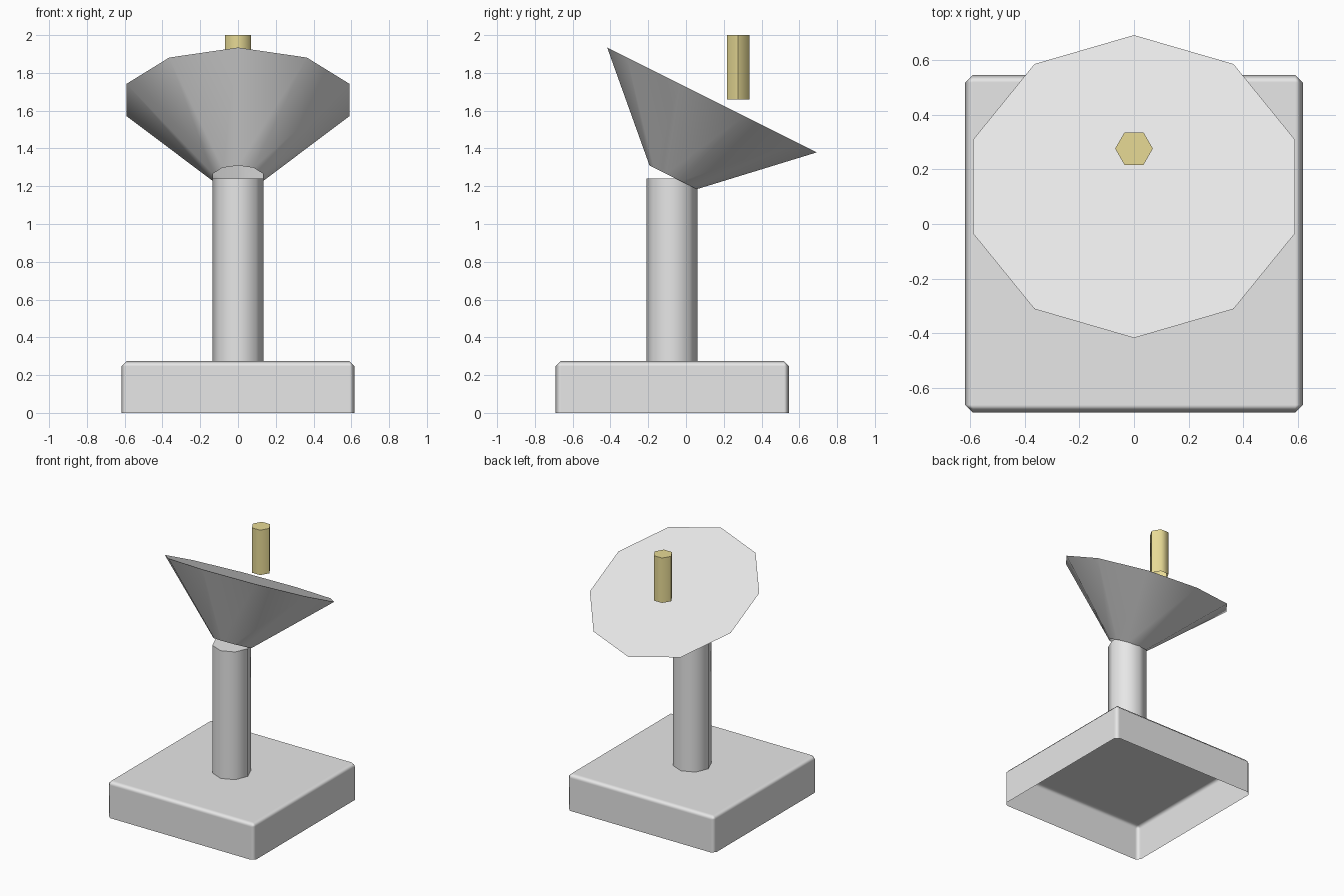
import bpy, bmesh, math
from mathutils import Matrix, Vector

if "Cube" in bpy.data.objects:
    bpy.data.objects.remove(bpy.data.objects["Cube"])


def material(name, rgb):
    m = bpy.data.materials.new(name)
    m.diffuse_color = (*rgb, 1)
    m.use_nodes = True
    m.node_tree.nodes["Principled BSDF"].inputs["Base Color"].default_value = m.diffuse_color
    return m


GREY = material("light_grey", (0.8, 0.8, 0.8))
YELLOW = material("sand_yellow", (0.8, 0.7, 0.3))


def finish(name, bm, mat, matrix=Matrix()):
    bmesh.ops.transform(bm, matrix=matrix, verts=bm.verts)
    me = bpy.data.meshes.new(name)
    bm.to_mesh(me)
    bm.free()
    me.materials.append(mat)
    ob = bpy.data.objects.new(name, me)
    bpy.context.collection.objects.link(ob)
    bpy.ops.object.select_all(action='DESELECT')
    ob.select_set(True)
    bpy.context.view_layer.objects.active = ob
    bpy.ops.object.shade_smooth_by_angle(angle=math.radians(60))
    return ob


def tube(name, sides, start, r0, r1, length, mat, phase, tilt=0):
    """Tapered prism, open at the bottom and capped on top."""
    bm = bmesh.new()
    rings = []
    for r, z in ((r0, 0), (r1, length)):
        angles = [phase + math.tau * i / sides for i in range(sides)]
        rings.append([bm.verts.new((r * math.cos(a), r * math.sin(a), z)) for a in angles])
    low, high = rings
    for i in range(sides):
        j = (i + 1) % sides
        bm.faces.new((low[i], low[j], high[j], high[i]))
    bm.faces.new(high)
    matrix = Matrix.Translation(Vector(start)) @ Matrix.Rotation(tilt, 4, 'X')
    return finish(name, bm, mat, matrix)


# Base: hollow box without a floor, chamfered upper and corner edges
bm = bmesh.new()
bmesh.ops.create_cube(bm, size=1)
floor = [f for f in bm.faces if f.normal.z < -0.5]
bmesh.ops.delete(bm, geom=floor, context='FACES')
size = Matrix.Diagonal((1.236, 1.236, 0.275, 1))
base = finish("base", bm, GREY, Matrix.Translation((0, -0.072, 0.1375)) @ size)
bevel = base.modifiers.new("chamfer", 'BEVEL')
bevel.width = 0.028
bevel.segments = 1
bevel.limit_method = 'ANGLE'
bevel.harden_normals = True
base.data.polygons.foreach_set("use_smooth", [True] * len(base.data.polygons))

# Post
tube("post", 8, (0, -0.075, 0.275), 0.135, 0.135, 0.967, GREY, math.pi / 2)

# Tilted dish, leaning towards the back
tube("dish", 10, (0, -0.068, 1.247), 0.14, 0.62, 0.458, GREY, math.pi / 2,
     -math.radians(26.6))

# Floating receiver rod above the dish
tube("receiver_rod", 6, (0, 0.276, 1.66), 0.069, 0.069, 0.34, YELLOW, 0)
